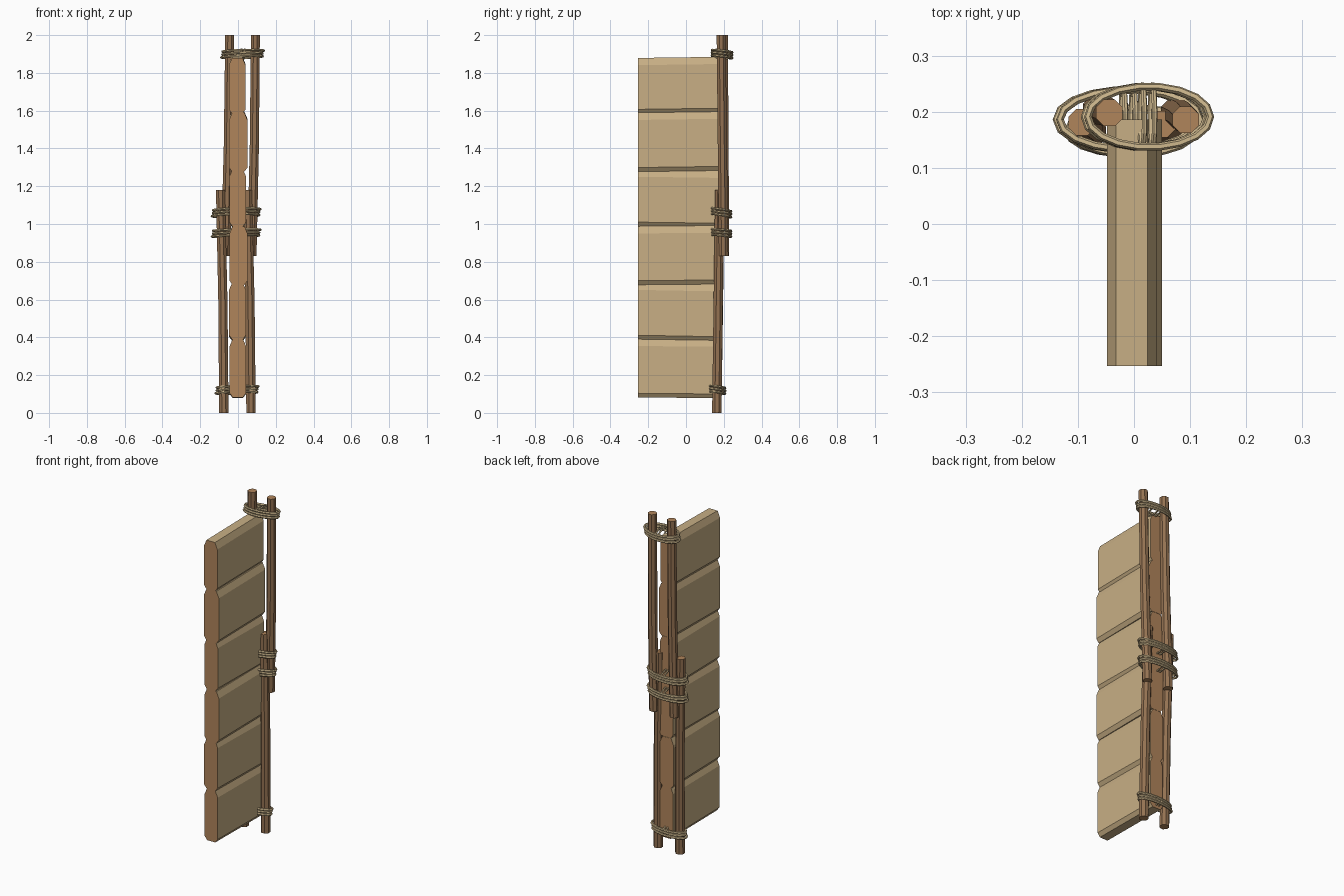
import bpy, bmesh, math
from mathutils import Vector

old = bpy.data.objects.get("Cube")
if old:
    bpy.data.objects.remove(old, do_unlink=True)


def material(name, rgb):
    linear = [((c / 255 + 0.055) / 1.055) ** 2.4 for c in rgb] + [1.0]
    m = bpy.data.materials.new(name)
    m.use_nodes = True
    m.diffuse_color = linear
    m.node_tree.nodes["Principled BSDF"].inputs["Base Color"].default_value = linear
    return m


PLANK = material("pale plank wood", (200, 175, 133))
GRAIN = material("end grain", (176, 133, 91))
BARK = material("brown bark", (148, 114, 82))
ROPE = material("straw rope", (204, 182, 140))


def loft(name, rings, side_mat, axis):
    """Skin equal rings of points; the two end caps show end grain."""
    bm = bmesh.new()
    loops = [[bm.verts.new(p) for p in ring] for ring in rings]
    n = len(loops[0])
    for a, b in zip(loops, loops[1:]):
        for i in range(n):
            j = (i + 1) % n
            bm.faces.new((a[i], a[j], b[j], b[i]))
    bm.faces.new(loops[0])
    bm.faces.new(loops[-1])
    bmesh.ops.recalc_face_normals(bm, faces=bm.faces)
    for f in bm.faces:
        f.material_index = 1 if abs(f.normal[axis]) > 0.9 else 0
    mesh = bpy.data.meshes.new(name)
    bm.to_mesh(mesh)
    bm.free()
    mesh.materials.append(side_mat)
    mesh.materials.append(GRAIN)
    obj = bpy.data.objects.new(name, mesh)
    bpy.context.collection.objects.link(obj)


def plank(name, z0, z1, left, right, tilt):
    """Horizontal board with bevelled long edges, running along y."""
    c = 0.016
    profile = [(left + c, z0), (right - c, z0), (right, z0 + 0.022), (right, z1 - 0.038),
               (right - c, z1), (left + c, z1), (left, z1 - 0.038), (left, z0 + 0.022)]
    rings = [[(x, y, z + s * tilt) for x, z in profile] for y, s in ((-0.253, -1), (0.186, 1))]
    loft(name, rings, PLANK, 1)


def pole(name, bottom, top, radius=0.027, sides=8):
    """Slightly leaning, slightly bowed faceted pole."""
    a, b = Vector(bottom), Vector(top)
    rings = []
    for t, bow in ((0, 0), (0.5, 0.004), (1, 0)):
        p = a.lerp(b, t)
        r = radius * (1 - 0.05 * t)
        rings.append([(p.x + bow + r * math.cos(math.tau * (i + 0.5) / sides),
                       p.y + r * math.sin(math.tau * (i + 0.5) / sides), p.z)
                      for i in range(sides)])
    loft(name, rings, BARK, 2)


def cord(name, points, radius=0.007):
    """Closed faceted rope strand."""
    curve = bpy.data.curves.new(name, "CURVE")
    curve.dimensions = "3D"
    curve.bevel_depth = radius
    curve.bevel_resolution = 1
    s = curve.splines.new("POLY")
    s.points.add(len(points) - 1)
    for sp, p in zip(s.points, points):
        sp.co = (*p, 1)
    s.use_cyclic_u = True
    s.use_smooth = False
    curve.materials.append(ROPE)
    obj = bpy.data.objects.new(name, curve)
    bpy.context.collection.objects.link(obj)
    bpy.ops.object.select_all(action="DESELECT")
    obj.select_set(True)
    bpy.context.view_layer.objects.active = obj
    bpy.ops.object.convert(target="MESH")


def lashing(name, x0, x1, y0, y1, z, lean):
    """Three wrapped strands around a pair of poles, cinched in the middle."""
    cx, cy = (x0 + x1) / 2, (y0 + y1) / 2
    rx, ry = (x1 - x0) / 2 - 0.007, (y1 - y0) / 2 - 0.007
    angles = [math.tau * i / 18 for i in range(18)]
    for k in (-1, 0, 1):
        pts = [(cx + (rx - 0.003 * (k == 0)) * math.cos(a) + 0.003 * k,
                cy + ry * math.sin(a),
                z + 0.015 * k - lean * math.sin(a) + 0.003 * math.cos(a)) for a in angles]
        cord(f"{name}_strand_{k + 2}", pts)
    for k in (-1, 1):
        pts = [(cx + 0.009 * k + 0.004 * math.sin(a), cy + (ry + 0.003) * math.cos(a),
                z - lean * math.cos(a) + 0.026 * math.sin(a)) for a in angles[::2]]
        cord(f"{name}_cinch_{'left' if k > 0 else 'right'}", pts, 0.005)


# Stacked boards of the wall panel
boards = [(0.08, 0.39, -0.044, 0.042, -0.002), (0.385, 0.685, -0.047, 0.042, -0.004),
          (0.68, 0.99, -0.045, 0.050, 0.002), (0.985, 1.285, -0.046, 0.043, -0.003),
          (1.28, 1.592, -0.047, 0.050, 0.003), (1.588, 1.882, -0.048, 0.040, 0.003)]
for i, b in enumerate(boards):
    plank(f"wall_plank_{i + 1}", *b)

# Two overlapping pairs of upright poles
pole("lower_pole_right", (-0.075, 0.163, 0), (-0.093, 0.181, 1.18))
pole("lower_pole_left", (0.069, 0.163, 0), (0.050, 0.178, 1.18))
pole("upper_pole_right", (-0.066, 0.204, 0.83), (-0.044, 0.198, 2))
pole("upper_pole_left", (0.073, 0.199, 0.83), (0.092, 0.186, 2))

# Rope lashings
lashing("bottom_lashing", -0.122, 0.112, 0.118, 0.214, 0.122, 0.005)
lashing("lower_middle_lashing", -0.142, 0.122, 0.126, 0.246, 0.952, 0.004)
lashing("upper_middle_lashing", -0.142, 0.122, 0.126, 0.246, 1.06, 0.008)
lashing("top_lashing", -0.092, 0.140, 0.130, 0.252, 1.90, 0.006)
